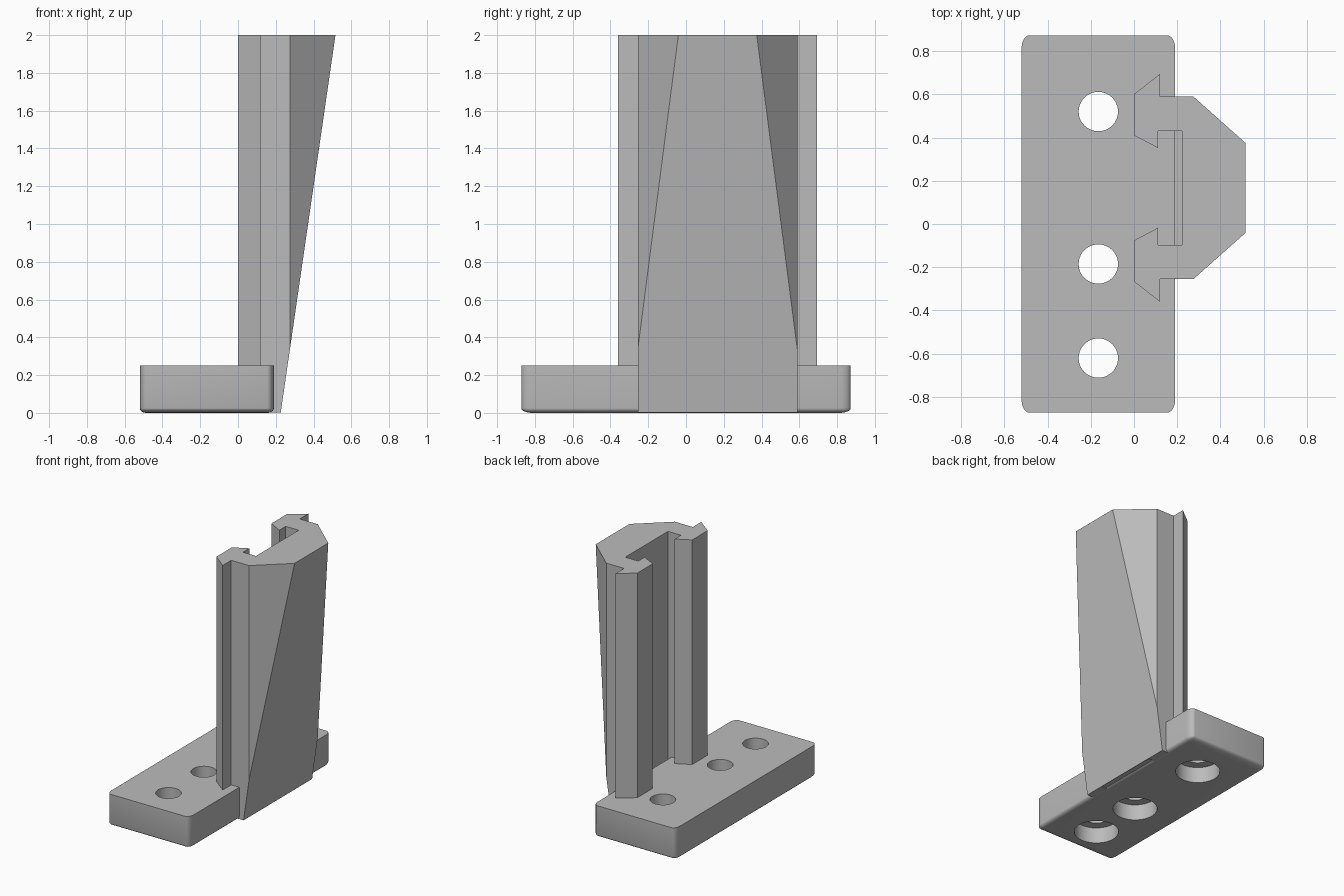
import bpy
import bmesh
from math import radians
from mathutils import Vector

cube = bpy.data.objects.get("Cube")
if cube:
    bpy.data.objects.remove(cube, do_unlink=True)

# One plain grey for every part
GREY = (0.5, 0.5, 0.5, 1)
grey = bpy.data.materials.new("plain_grey")
grey.use_nodes = True
grey.diffuse_color = GREY
shader = next(n for n in grey.node_tree.nodes if n.type == "BSDF_PRINCIPLED")
shader.inputs["Base Color"].default_value = GREY


def add_object(name, bm):
    bmesh.ops.recalc_face_normals(bm, faces=bm.faces[:])
    mesh = bpy.data.meshes.new(name)
    bm.to_mesh(mesh)
    bm.free()
    mesh.materials.append(grey)
    obj = bpy.data.objects.new(name, mesh)
    bpy.context.collection.objects.link(obj)
    return obj


def box(bm, low, high):
    low, high = Vector(low), Vector(high)
    verts = bmesh.ops.create_cube(bm, size=1)["verts"]
    bmesh.ops.scale(bm, vec=high - low, verts=verts)
    bmesh.ops.translate(bm, vec=(low + high) / 2, verts=verts)


# Base plate: rounded at the corners and underneath, sharp on top.
# The bevel is made in stretched space so that its rounding is elliptical.
round_size = Vector((0.035, 0.06, 0.025))
low, high = Vector((-0.52, -0.872, 0)), Vector((0.19, 0.872, 0.25))
bm = bmesh.new()
box(bm, [a / r for a, r in zip(low, round_size)],
    [a / r for a, r in zip(high, round_size)])
top = high.z / round_size.z
edges = [e for e in bm.edges if not all(abs(v.co.z - top) < 0.01 for v in e.verts)]
bmesh.ops.bevel(bm, geom=edges, offset=1, segments=6, profile=0.5, affect="EDGES")
bmesh.ops.scale(bm, vec=round_size, verts=bm.verts[:])
base = add_object("base_plate", bm)

# Screw holes with wide counterbores on the underside
cutters = []
for y in (0.52, -0.185, -0.62):
    for radius, z_low, z_high in ((0.091, -0.1, 0.4), (0.16, -0.1, 0.125)):
        bpy.ops.mesh.primitive_cylinder_add(
            vertices=48, radius=radius, depth=z_high - z_low,
            location=(-0.165, y, (z_low + z_high) / 2))
        cutter = bpy.context.object
        cutter.name = "hole_cutter"
        cutter.hide_render = True
        cutters.append(cutter)
        mod = base.modifiers.new("hole", "BOOLEAN")
        mod.operation = "DIFFERENCE"
        mod.solver = "EXACT"
        mod.object = cutter

bpy.context.view_layer.update()
bpy.ops.object.select_all(action="DESELECT")
base.select_set(True)
bpy.context.view_layer.objects.active = base
for mod in list(base.modifiers):
    bpy.ops.object.modifier_apply(modifier=mod.name)
for cutter in cutters:
    bpy.data.objects.remove(cutter, do_unlink=True)
bpy.ops.object.shade_smooth_by_angle(angle=radians(30))

# Column: half profile as (x, distance from its middle), mirrored, then extruded
MIDDLE = 0.167
half = [(0.222, 0.263), (0.11, 0.263), (0.11, 0.185), (0, 0.243), (0, 0.433),
        (0.12, 0.527), (0.12, 0.422), (0.275, 0.422), (0.53, 0.195)]
outline = [(x, MIDDLE + d) for x, d in half]
outline += [(x, MIDDLE - d) for x, d in reversed(half)]
bm = bmesh.new()
face = bm.faces.new([bm.verts.new((x, y, 0.002)) for x, y in outline])
raised = bmesh.ops.extrude_face_region(bm, geom=[face])["geom"]
for v in raised:
    if isinstance(v, bmesh.types.BMVert):
        v.co.z = 2

# Sloping back of the column, narrow at the foot
foot, head = Vector((0.226, 0, 0)), Vector((0.516, 0, 2))
along = head - foot
cut = bmesh.ops.bisect_plane(
    bm, geom=bm.verts[:] + bm.edges[:] + bm.faces[:], plane_co=foot,
    plane_no=(along.z, 0, -along.x), clear_outer=True)["geom_cut"]
bmesh.ops.contextual_create(bm, geom=[e for e in cut if isinstance(e, bmesh.types.BMEdge)])
add_object("slotted_column", bm)

# Thin floor closing the slot beside the base
bm = bmesh.new()
box(bm, (0.15, MIDDLE - 0.264, 0.008), (0.223, MIDDLE + 0.264, 0.03))
add_object("slot_floor", bm)
